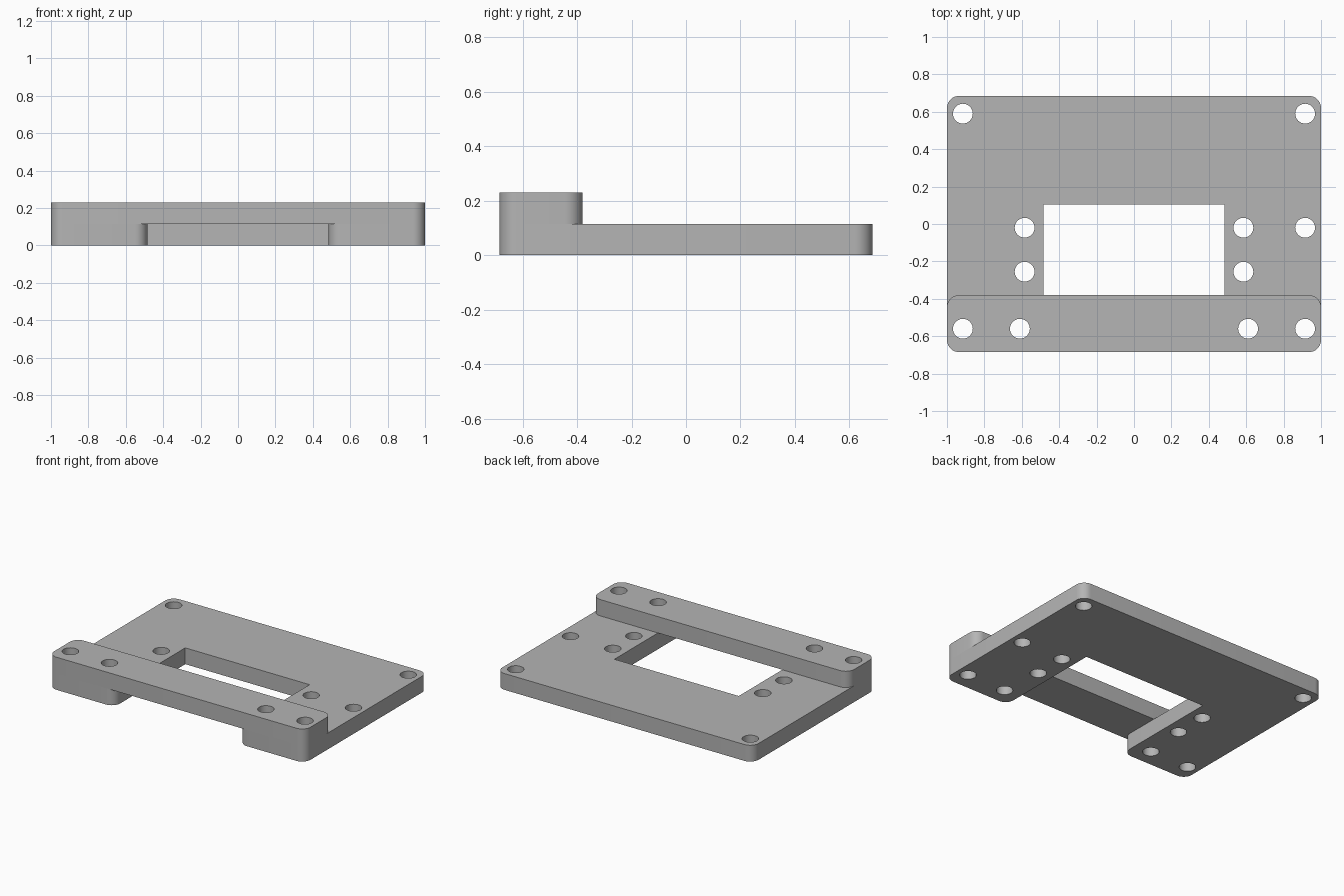
import bpy, bmesh, math
from mathutils import Vector

if "Cube" in bpy.data.objects:
    bpy.data.objects.remove(bpy.data.objects["Cube"], do_unlink=True)

WIDTH, DEPTH, THICK = 1.0, 0.685, 0.115   # half width, half depth, layer thickness
CORNER, HOLE = 0.065, 0.053               # corner and hole radii

grey = bpy.data.materials.new("plain_grey")
grey.use_nodes = True
colour = (0.46, 0.46, 0.46, 1)
grey.diffuse_color = colour
grey.node_tree.nodes["Principled BSDF"].inputs["Base Color"].default_value = colour


def rounded_outline(corners, steps=8):
    """Right-angled outline; each corner is (x, y, radius)."""
    points = []
    for i, (x, y, r) in enumerate(corners):
        p = Vector((x, y))
        if r == 0:
            points.append(p)
            continue
        before = (Vector(corners[i - 1][:2]) - p).normalized()
        after = (Vector(corners[(i + 1) % len(corners)][:2]) - p).normalized()
        centre = p + r * (before + after)
        for k in range(steps + 1):
            t = math.pi / 2 * k / steps
            points.append(centre - r * (math.cos(t) * after + math.sin(t) * before))
    return points


def circle(x, y, sides=32):
    turn = [2 * math.pi * k / sides for k in range(sides)]
    return [Vector((x + HOLE * math.cos(a), y + HOLE * math.sin(a))) for a in turn]


def make_plate(name, outline, holes, z):
    """Flat slab with through holes."""
    bm = bmesh.new()
    rims = ([], [])
    for loop in [outline] + [circle(*h) for h in holes]:
        rings = [[bm.verts.new((p.x, p.y, h)) for p in loop] for h in (z, z + THICK)]
        n = len(loop)
        for i in range(n):
            j = (i + 1) % n
            low, high = rings
            bm.faces.new((low[i], low[j], high[j], high[i]))
            for rim, ring in zip(rims, rings):
                rim.append(bm.edges.get((ring[i], ring[j])))
    for rim in rims:
        bmesh.ops.triangle_fill(bm, use_beauty=True, edges=rim, normal=(0, 0, 1))
    bmesh.ops.recalc_face_normals(bm, faces=bm.faces[:])
    mesh = bpy.data.meshes.new(name)
    bm.to_mesh(mesh)
    bm.free()
    mesh.materials.append(grey)
    obj = bpy.data.objects.new(name, mesh)
    bpy.context.collection.objects.link(obj)
    bpy.ops.object.select_all(action='DESELECT')
    obj.select_set(True)
    bpy.context.view_layer.objects.active = obj
    bpy.ops.object.shade_smooth_by_angle(angle=math.radians(30))


def mirrored(points):
    return [(s * x, y) for x, y in points for s in (-1, 1)]


# Holes shared by the bar and the base legs
bar_holes = mirrored([(0.915, -0.56), (0.61, -0.56)])

# U-shaped base with one extra hole on its left edge
notch_x, notch_y = 0.485, 0.105
base = rounded_outline([
    (-WIDTH, -DEPTH, CORNER), (-notch_x, -DEPTH, CORNER),
    (-notch_x, notch_y, 0), (notch_x, notch_y, 0),
    (notch_x, -DEPTH, CORNER), (WIDTH, -DEPTH, CORNER),
    (WIDTH, DEPTH, CORNER), (-WIDTH, DEPTH, CORNER)])
base_holes = mirrored([(0.915, 0.59), (0.585, -0.02), (0.585, -0.255)])
make_plate("base_plate", base, bar_holes + base_holes + [(0.915, -0.02)], 0)

# Crossbar bridging the two legs
bar_back = -0.38
bar = rounded_outline([
    (-WIDTH, -DEPTH, CORNER), (WIDTH, -DEPTH, CORNER),
    (WIDTH, bar_back, CORNER), (-WIDTH, bar_back, CORNER)])
make_plate("front_crossbar", bar, bar_holes, THICK)
